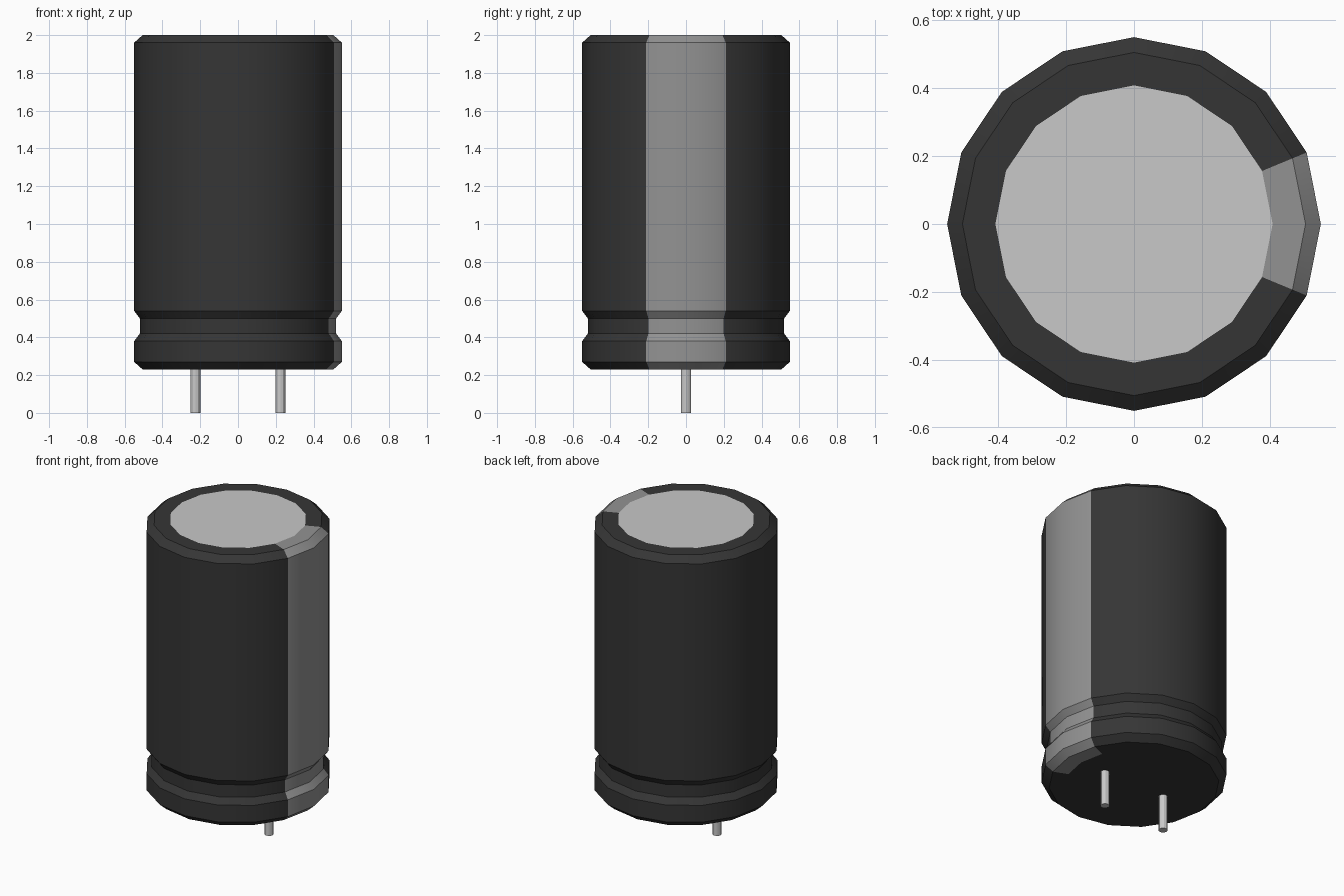
import bpy
import bmesh
import math

cube = bpy.data.objects.get("Cube")
if cube:
    bpy.data.objects.remove(cube, do_unlink=True)

SIDES = 16
RIM = 0.408          # radius of the sleeve openings
BOTTOM, TOP = 0.23, 2.0


def material(name, value):
    mat = bpy.data.materials.new(name)
    mat.use_nodes = True
    colour = (value, value, value, 1.0)
    mat.diffuse_color = colour
    mat.node_tree.nodes["Principled BSDF"].inputs["Base Color"].default_value = colour
    return mat


black = material("black sleeve", 0.036)
grey = material("grey stripe", 0.29)
metal = material("pale metal", 0.58)


def add_object(name, bm, mats):
    mesh = bpy.data.meshes.new(name)
    bm.to_mesh(mesh)
    bm.free()
    obj = bpy.data.objects.new(name, mesh)
    bpy.context.collection.objects.link(obj)
    for mat in mats:
        mesh.materials.append(mat)
    bpy.ops.object.select_all(action='DESELECT')
    obj.select_set(True)
    bpy.context.view_layer.objects.active = obj
    bpy.ops.object.shade_smooth_by_angle(angle=math.radians(30))
    return obj


def ring(bm, radius, z, sides):
    step = 2 * math.pi / sides
    return [bm.verts.new((radius * math.cos(i * step), radius * math.sin(i * step), z))
            for i in range(sides)]


# Sleeve: lathed profile with a crimped groove and rolled-in ends
profile = [(RIM, BOTTOM), (0.505, BOTTOM), (0.55, 0.27), (0.55, 0.38),
           (0.52, 0.42), (0.52, 0.50), (0.55, 0.54), (0.55, 1.96),
           (0.505, TOP), (RIM, TOP)]
bm = bmesh.new()
rings = [ring(bm, r, z, SIDES) for r, z in profile]
for low, high in zip(rings, rings[1:]):
    for i in range(SIDES):
        j = (i + 1) % SIDES
        face = bm.faces.new((low[i], low[j], high[j], high[i]))
        # The two segments either side of +x carry the stripe
        face.material_index = 1 if i in (0, SIDES - 1) else 0
add_object("sleeve", bm, [black, grey])

# End discs closing the sleeve
for name, z, mat in (("top_cap", TOP, metal), ("bottom_seal", BOTTOM, black)):
    bm = bmesh.new()
    verts = ring(bm, RIM, z, SIDES)
    bm.faces.new(verts if z == TOP else verts[::-1])
    add_object(name, bm, [mat])

# Wire leads
for name, x in (("left_lead", 0.225), ("right_lead", -0.225)):
    bm = bmesh.new()
    bmesh.ops.create_cone(bm, cap_ends=True, segments=12, radius1=0.027,
                          radius2=0.027, depth=BOTTOM)
    lead = add_object(name, bm, [metal])
    lead.location = (x, 0, BOTTOM / 2)
